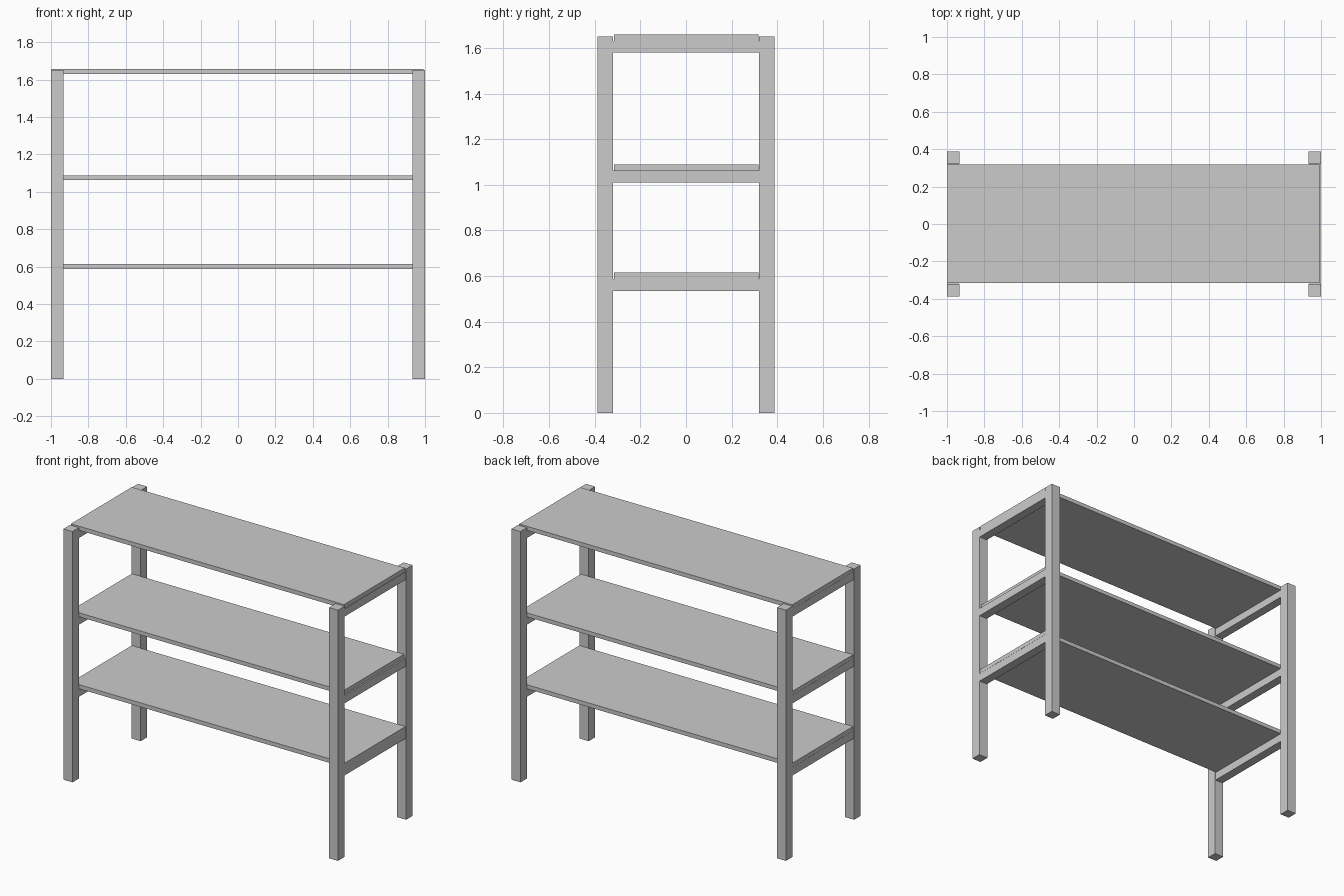
import bpy

if "Cube" in bpy.data.objects:
    bpy.data.objects.remove(bpy.data.objects["Cube"])


def box(name, lo, hi):
    """Axis-aligned box between two corners."""
    bpy.ops.mesh.primitive_cube_add(size=1, location=[(a + b) / 2 for a, b in zip(lo, hi)])
    ob = bpy.context.object
    ob.name = name
    ob.scale = [b - a for a, b in zip(lo, hi)]
    bpy.ops.object.transform_apply(location=False, rotation=False, scale=True)
    return ob


LEG_IN_X, LEG_IN_Y, LEG_OUT_Y = 0.934, 0.321, 0.388
SIDES = {"left": -1, "right": 1}


def span(sign, inner, outer):
    return sorted((sign * inner, sign * outer))


# Four square corner legs
for side, sx in SIDES.items():
    for end, sy in {"front": -1, "back": 1}.items():
        x0, x1 = span(sx, LEG_IN_X, 1.0)
        y0, y1 = span(sy, LEG_IN_Y, LEG_OUT_Y)
        box(f"{end}_{side}_leg", (x0, y0, 0), (x1, y1, 1.651))

# Shelf boards, each resting on a pair of end rails
# name: (rail bottom, board bottom, board top, right end of board)
shelves = {
    "lower": (0.534, 0.588, 0.615, 0.998),
    "middle": (1.009, 1.062, 1.088, 0.987),
    "top": (1.580, 1.631, 1.658, 0.993),
}
for level, (rail_z, z0, z1, right) in shelves.items():
    box(f"{level}_shelf", (-0.996, -0.316, z0), (right, 0.317, z1))
    for side, sx in SIDES.items():
        x0, x1 = span(sx, 0.938, 0.997)
        box(f"{level}_{side}_rail", (x0, -LEG_IN_Y, rail_z), (x1, LEG_IN_Y, z0))
